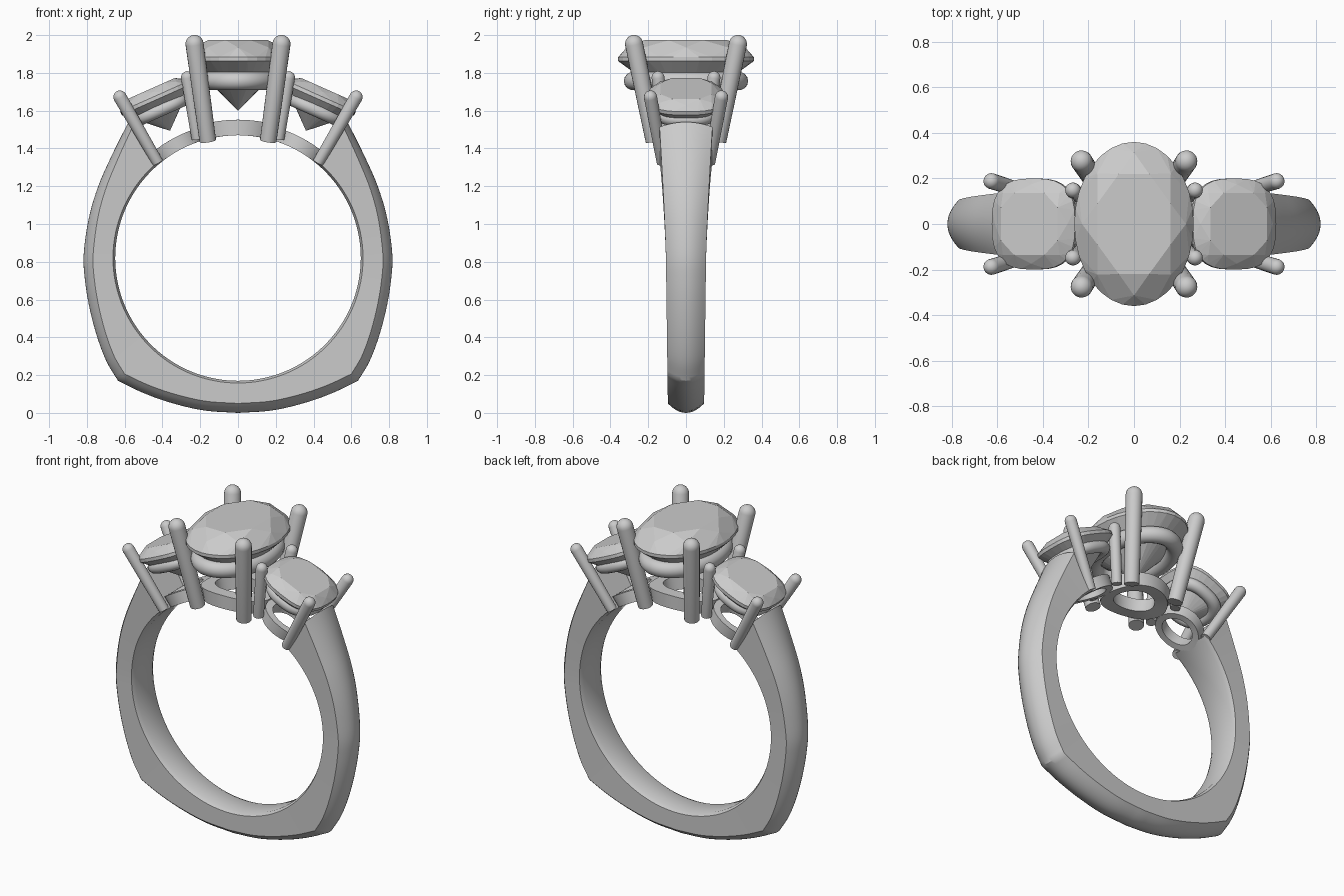
import bpy, bmesh, math
from mathutils import Vector, Matrix

if "Cube" in bpy.data.objects:
    bpy.data.objects.remove(bpy.data.objects["Cube"])

CZ, RIN = 0.82, 0.65          # finger hole centre height and radius


def add(name, bm, smooth=True):
    bmesh.ops.recalc_face_normals(bm, faces=bm.faces)
    me = bpy.data.meshes.new(name)
    bm.to_mesh(me)
    bm.free()
    ob = bpy.data.objects.new(name, me)
    bpy.context.collection.objects.link(ob)
    if smooth:
        bpy.ops.object.select_all(action='DESELECT')
        ob.select_set(True)
        bpy.context.view_layer.objects.active = ob
        bpy.ops.object.shade_smooth_by_angle(angle=math.radians(30))
    return ob


def sweep(name, sections, closed=False):
    """Skin a list of closed sections, capping the ends if the path is open."""
    bm = bmesh.new()
    rows = [[bm.verts.new(p) for p in s] for s in sections]
    n = len(rows[0])
    for i in range(len(rows) if closed else len(rows) - 1):
        a, b = rows[i], rows[(i + 1) % len(rows)]
        for j in range(n):
            k = (j + 1) % n
            bm.faces.new((a[j], a[k], b[k], b[j]))
    if not closed:
        bm.faces.new(rows[0])
        bm.faces.new(rows[-1])
    return add(name, bm)


def spline(pts, steps=5):
    """Catmull-Rom through 2D points."""
    p = [Vector(q) for q in pts]
    p = [2 * p[0] - p[1]] + p + [2 * p[-1] - p[-2]]
    out = []
    for i in range(1, len(p) - 2):
        a, b, c, d = p[i - 1:i + 3]
        for s in range(steps):
            t = s / steps
            out.append(0.5 * (2 * b + (c - a) * t + (2 * a - 5 * b + 4 * c - d) * t * t
                              + (3 * b - a - 3 * c + d) * t ** 3))
    return out + [p[-2]]


def oval(a, rx, ry, power=2.0):
    c, s = math.cos(a), math.sin(a)
    return (math.copysign(abs(c) ** (2 / power), c) * rx,
            math.copysign(abs(s) ** (2 / power), s) * ry)


# Shank: flat sides, domed outside, angular lower corners
side = spline([(0.58, 1.54), (0.665, 1.37), (0.74, 1.2), (0.79, 1.03), (0.817, 0.84),
               (0.81, 0.7), (0.785, 0.55), (0.745, 0.4), (0.695, 0.27), (0.635, 0.17)])
base = spline([(0.635, 0.17), (0.5, 0.105), (0.35, 0.052), (0.18, 0.013), (0, 0)])
half = side + base[1:]
path = half + [Vector((-p.x, p.y)) for p in reversed(half[:-1])]
sections = []
for p in path:
    d = p - Vector((0, CZ))
    rout = d.length
    d.normalize()
    w = 0.096 + 0.01 * min(p.y / 0.8, 1) + 0.034 * (max(p.y - 0.8, 0) / 0.74) ** 1.3
    dome = 0.05 - 0.015 * max(p.y - 0.9, 0) / 0.6
    prof = [(RIN, -w + 0.025), (RIN + 0.012, -w)]
    for i in range(13):
        t = -1 + i / 6
        prof.append((rout - dome * t * t, w * t))
    prof += [(RIN + 0.012, w), (RIN, w - 0.025)]
    sections.append([(d.x * r, y, CZ + d.y * r) for r, y in prof])
sweep("shank", sections)


def base_ring(name, angle, rx, ry, wall, r0, r1):
    """Flat oval collar bent around the finger hole."""
    secs = []
    for i in range(48):
        a = math.tau * i / 48
        sec = []
        for inset, r in ((0, r0), (0, r1), (wall, r1), (wall, r0)):
            u, y = oval(a, rx - inset, ry - inset)
            th = angle + u / RIN
            sec.append((math.sin(th) * r, y, CZ + math.cos(th) * r))
        secs.append(sec)
    sweep(name, secs, True)


def gallery(name, m, rx, ry, tube, power=2.0):
    """Oval wire ring under a stone."""
    secs = []
    for i in range(56):
        a = math.tau * i / 56
        sec = []
        for j in range(14):
            b = math.tau * j / 14
            x, y = oval(a, rx + tube * math.cos(b), ry + tube * math.cos(b), power)
            sec.append(m @ Vector((x, y, tube * math.sin(b))))
        secs.append(sec)
    sweep(name, secs, True)


def prong(name, a, b, r0, r1):
    """Round tapered wire with a domed tip."""
    a, b = Vector(a), Vector(b)
    ax = (b - a).normalized()
    u = ax.cross(Vector((0, 1, 0))).normalized()
    v = ax.cross(u)
    rings = [(a, r0), (b, r1)]
    rings += [(b + ax * r1 * math.sin(t), r1 * math.cos(t)) for t in (0.3, 0.6, 0.9, 1.2, 1.45)]
    sweep(name, [[c + (u * math.cos(math.tau * k / 20) + v * math.sin(math.tau * k / 20)) * r
                  for k in range(20)] for c, r in rings])


def gem(name, m, rx, ry, crown, depth, power=2.0, table=0.66):
    """Faceted stone: table, star points, girdle and pavilion point."""
    bm = bmesh.new()

    def ring(n, f, z, off=0.0):
        for i in range(n):
            x, y = oval(math.tau * (i + off) / n, rx * f, ry * f, power)
            bm.verts.new(m @ Vector((x, y, z)))
    ring(8, table, crown, 0.5)
    ring(8, 0.87, crown * 0.62)
    ring(32, 1, 0.01)
    ring(32, 1, -0.01)
    ring(8, 0.55, -depth * 0.48, 0.5)
    bm.verts.new(m @ Vector((0, 0, -depth)))
    bmesh.ops.convex_hull(bm, input=bm.verts)
    bmesh.ops.dissolve_limit(bm, angle_limit=0.01, verts=bm.verts, edges=bm.edges)
    add(name, bm, False)


# Centre head
gem("centre_stone", Matrix.Translation((0, 0, 1.873)), 0.262, 0.36, 0.1, 0.273)
gallery("centre_gallery", Matrix.Translation((0, 0, 1.757)), 0.185, 0.28, 0.049)
base_ring("centre_collar", 0, 0.2, 0.18, 0.075, RIN, 0.732)
for sx in (-1, 1):
    for sy in (-1, 1):
        prong("centre_prong", (sx * 0.16, sy * 0.17, 1.44), (sx * 0.23, sy * 0.275, 1.953),
              0.044, 0.048)

# Tilted side heads
for sx, label in ((-1, "left"), (1, "right")):
    tilt = Matrix.Rotation(sx * math.radians(24), 4, 'Y')
    place = Matrix.Translation((sx * 0.437, 0, 1.667)) @ tilt
    gem(label + "_stone", place, 0.2, 0.2, 0.055, 0.19, 2.8, 0.72)
    gallery(label + "_gallery", place @ Matrix.Translation((0, 0, -0.068)), 0.135, 0.14, 0.036, 2.5)
    base_ring(label + "_collar", sx * math.radians(29.5), 0.135, 0.13, 0.04, RIN, 0.72)
    for sy in (-1, 1):
        prong(label + "_outer_prong", (sx * 0.425, sy * 0.125, 1.325),
              (sx * 0.625, sy * 0.188, 1.672), 0.03, 0.035)
        prong(label + "_inner_prong", (sx * 0.215, sy * 0.105, 1.45),
              (sx * 0.268, sy * 0.148, 1.775), 0.03, 0.034)
